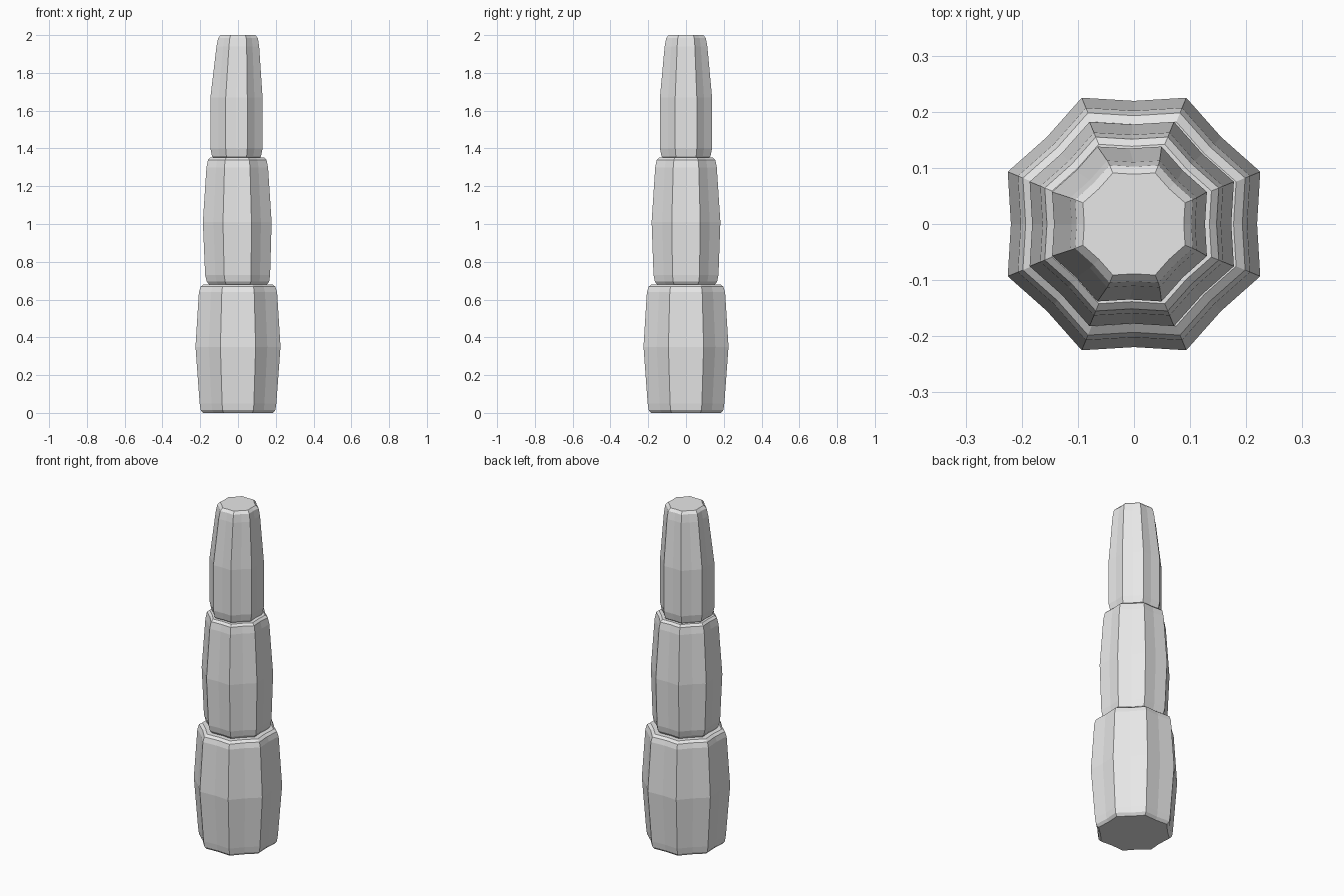
import bpy
import bmesh
import math

cube = bpy.data.objects.get("Cube")
if cube:
    bpy.data.objects.remove(cube, do_unlink=True)

grey = bpy.data.materials.new("plain_grey")
grey.use_nodes = True
grey.diffuse_color = (0.8, 0.8, 0.8, 1)
grey.node_tree.nodes["Principled BSDF"].inputs["Base Color"].default_value = (0.8, 0.8, 0.8, 1)

SIDES = 8
DENT = 0.975  # panel middles sit slightly inside a true octagon


def ring(bm, z, half_width, shift):
    """Octagon with a slightly pulled-in vertex in the middle of each panel."""
    verts = []
    for i in range(SIDES * 2):
        angle = math.pi * i / SIDES
        r = half_width * DENT if i % 2 == 0 else half_width / math.cos(math.pi / SIDES)
        verts.append(bm.verts.new((r * math.cos(angle) + shift, r * math.sin(angle), z)))
    return verts


def segment(name, profile):
    """Stack rings of (z, half width, x shift) into a closed barrel."""
    bm = bmesh.new()
    rings = [ring(bm, *row) for row in profile]
    n = SIDES * 2
    for low, high in zip(rings, rings[1:]):
        for i in range(n):
            j = (i + 1) % n
            bm.faces.new((low[i], low[j], high[j], high[i]))
    bm.faces.new(rings[0][::-1])
    bm.faces.new(rings[-1])
    mesh = bpy.data.meshes.new(name)
    bm.to_mesh(mesh)
    bm.free()
    mesh.materials.append(grey)
    obj = bpy.data.objects.new(name, mesh)
    bpy.context.collection.objects.link(obj)


# Three stacked barrels, each with bevelled rims and a bulging waist
segment("lower_segment", [
    (0.0, 0.185, 0), (0.015, 0.198, 0), (0.05, 0.203, 0), (0.35, 0.225, 0),
    (0.64, 0.207, 0), (0.668, 0.198, 0), (0.68, 0.182, 0)])
segment("middle_segment", [
    (0.675, 0.15, 0), (0.695, 0.165, 0), (0.73, 0.172, -0.002), (1.01, 0.182, -0.004),
    (1.30, 0.163, -0.004), (1.34, 0.155, -0.004), (1.352, 0.142, -0.004)])
segment("upper_segment", [
    (1.345, 0.12, -0.006), (1.36, 0.13, -0.008), (1.40, 0.138, -0.008), (1.67, 0.138, -0.008),
    (1.94, 0.113, -0.001), (1.985, 0.105, 0), (2.0, 0.091, 0)])
